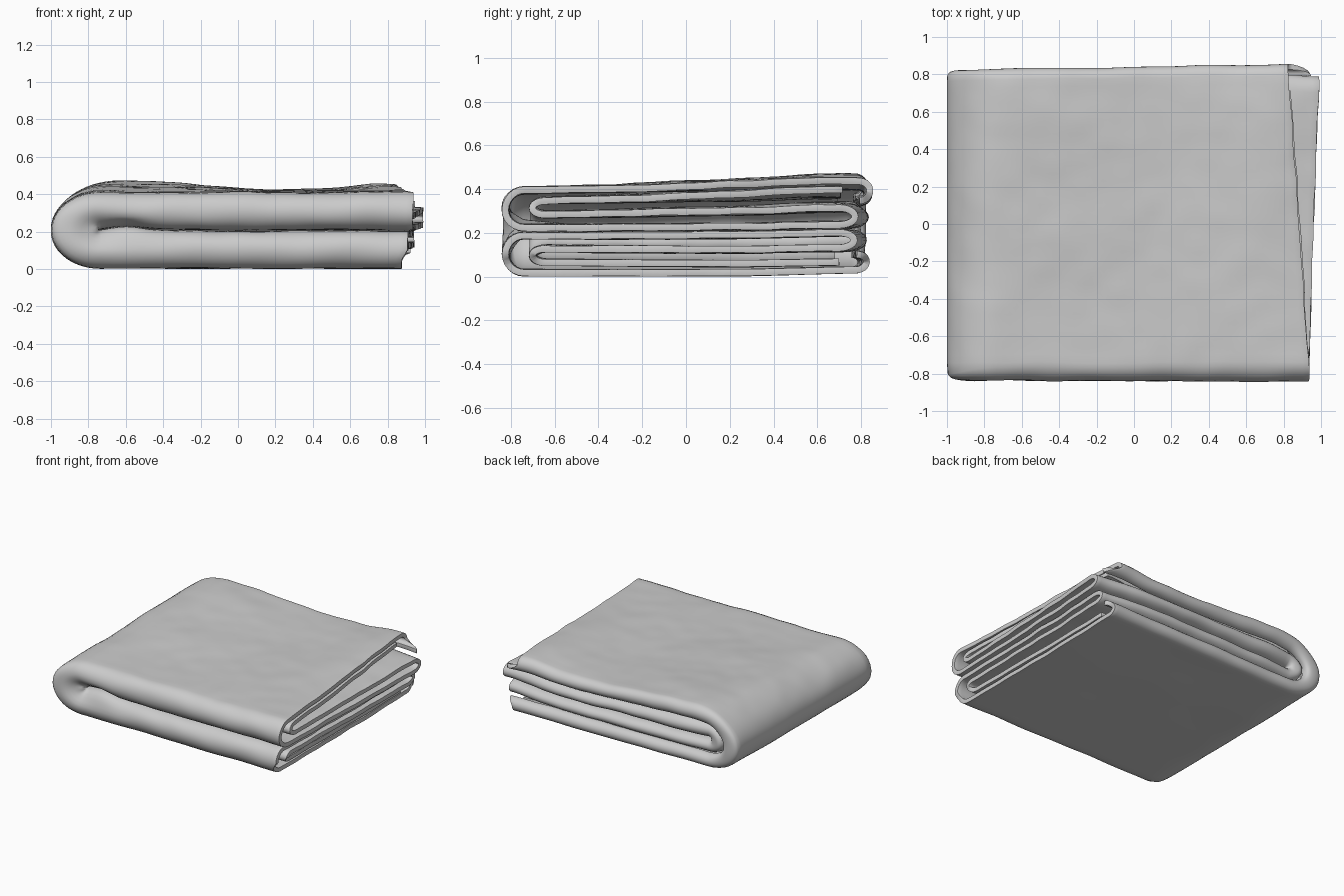
import bpy, bmesh, math
from mathutils import Vector, noise

if "Cube" in bpy.data.objects:
    bpy.data.objects.remove(bpy.data.objects["Cube"])

H = 0.412         # overall height of the folded stack
NOSE_X = -0.735   # where the lengthwise fold starts to turn
STRETCH = 1.33    # how far the turn reaches out in x


def lerp(a, b, f):
    return a + (b - a) * f


def smooth(a, b, v):
    f = min(1, max(0, (v - a) / (b - a)))
    return f * f * (3 - 2 * f)


def run(y0, t0, y1, t1, n=36):
    return [(lerp(y0, y1, i / n), lerp(t0, t1, i / n)) for i in range(n)]


def turn(y, t0, t1, ry, n=12):
    c, r = (t0 + t1) / 2, (t1 - t0) / 2
    return [(y + ry * math.sin(math.pi * i / n), c - r * math.cos(math.pi * i / n)) for i in range(n)]


# cross-section of the rolled cloth: (y, depth below the outer face)
profile = (turn(0.78, 0.090, 0.018, 0.045)
           + run(0.78, 0.018, -0.74, 0.018)
           + turn(-0.74, 0.018, 0.188, -0.085)
           + run(-0.74, 0.188, 0.74, 0.188)
           + turn(0.74, 0.188, 0.118, 0.07)
           + run(0.74, 0.118, -0.64, 0.128)
           + turn(-0.64, 0.128, 0.066, -0.06)
           + run(-0.64, 0.066, 0.74, 0.055))


def end_x(y, t, upper):
    inner = smooth(0.05, 0.11, t)
    if upper:
        return lerp(0.88 - 0.07 * y, 0.962 + 0.036 * y, inner)
    return lerp(0.875, 0.925 + 0.02 * y, inner)


# path along the cloth: lower half, turn at the left, upper half
NS, NA = 48, 24
path = ([("low", i / NS) for i in range(NS)]
        + [("nose", i / NA) for i in range(NA)]
        + [("up", i / NS) for i in range(NS + 1)])


def place(kind, f, y, t):
    if kind == "low":
        x, z = lerp(end_x(y, t, False), NOSE_X, f), t
    elif kind == "up":
        x, z = lerp(NOSE_X, end_x(y, t, True), f), H - t
    else:
        r, a = H / 2 - t, math.pi * f
        x, z = NOSE_X - r * STRETCH * math.sin(a), H / 2 - r * math.cos(a)
        # the turn stretches the side folds square
        w = math.sin(a)
        if y < -0.74:
            y = -0.74 - 0.085 * min(1, (-0.74 - y) / 0.085) ** (1 - 0.75 * w)
        elif y > 0.78:
            y = 0.78 + 0.045 * min(1, (y - 0.78) / 0.045) ** (1 - 0.75 * w)
    # the top rises to the back, sags on the right and lifts at the open end
    up = smooth(0.18, 0.42, z)
    back = smooth(-0.8, 0.65, y)
    z += up * back * (0.014 + 0.042 * (1 - smooth(-0.5, 0.3, x)) * smooth(-1, -0.6, x)
                      + 0.034 * math.exp(-((x - 0.78) / 0.2) ** 2))
    z += 0.012 * smooth(0.2, 0.8, y) * (1 - up)
    # front and back edges pulled in around the turn
    pinch = (1 - smooth(-0.85, -0.45, x)) * smooth(0.08, 0.18, t)
    y *= 1 - 0.04 * pinch
    # inner back fold drawn in at the open end
    y -= 0.05 * smooth(0.5, 0.95, x) * smooth(0.3, 0.75, y) * smooth(0.09, 0.12, t)
    # slack cloth bunched inside the turn at the front
    bunch = math.exp(-((x + 0.6) / 0.13) ** 2) * smooth(0.11, 0.18, t) * (1 - smooth(-0.85, -0.5, y))
    z += 0.03 * bunch
    if y > 0:
        y *= 1.0 + 0.02 * x - 0.015 * (1 - smooth(0.03, 0.3, z))
    # soft wrinkles, stronger on the upper half
    p = Vector((x * 2.2, y * 2.6, z * 3))
    z += noise.noise(p) * (0.004 + 0.008 * up)
    z += noise.noise(p * 3.1) * 0.004 * smooth(0.05, 0.12, z)
    y += noise.noise(p * 2 + Vector((7, 0, 0))) * 0.008
    x += noise.noise(p * 2 + Vector((0, 9, 0))) * 0.008 * smooth(-1, -0.7, x)
    return x, y, max(z, 0.016)


# folded cloth sheet
bm = bmesh.new()
grid = [[bm.verts.new(place(k, f, y, t)) for y, t in profile] for k, f in path]
for a, b in zip(grid, grid[1:]):
    for j in range(len(profile) - 1):
        bm.faces.new((a[j], a[j + 1], b[j + 1], b[j]))
mesh = bpy.data.meshes.new("folded_blanket")
bm.to_mesh(mesh)
bm.free()
blanket = bpy.data.objects.new("folded_blanket", mesh)
bpy.context.collection.objects.link(blanket)

# cloth thickness
mod = blanket.modifiers.new("thickness", "SOLIDIFY")
mod.thickness = 0.031
mod.offset = 0
bpy.context.view_layer.objects.active = blanket
blanket.select_set(True)
bpy.ops.object.modifier_apply(modifier=mod.name)

# rounded cloth edges
rim = blanket.modifiers.new("soft_rim", "BEVEL")
rim.width = 0.009
rim.segments = 2
rim.limit_method = 'ANGLE'
rim.angle_limit = math.radians(60)
bpy.ops.object.modifier_apply(modifier=rim.name)
bpy.ops.object.shade_smooth_by_angle(angle=math.radians(60))

# cloth colour
grey = bpy.data.materials.new("light_grey_cloth")
grey.diffuse_color = (0.6, 0.6, 0.6, 1)
grey.use_nodes = True
grey.node_tree.nodes["Principled BSDF"].inputs["Base Color"].default_value = grey.diffuse_color
mesh.materials.append(grey)
